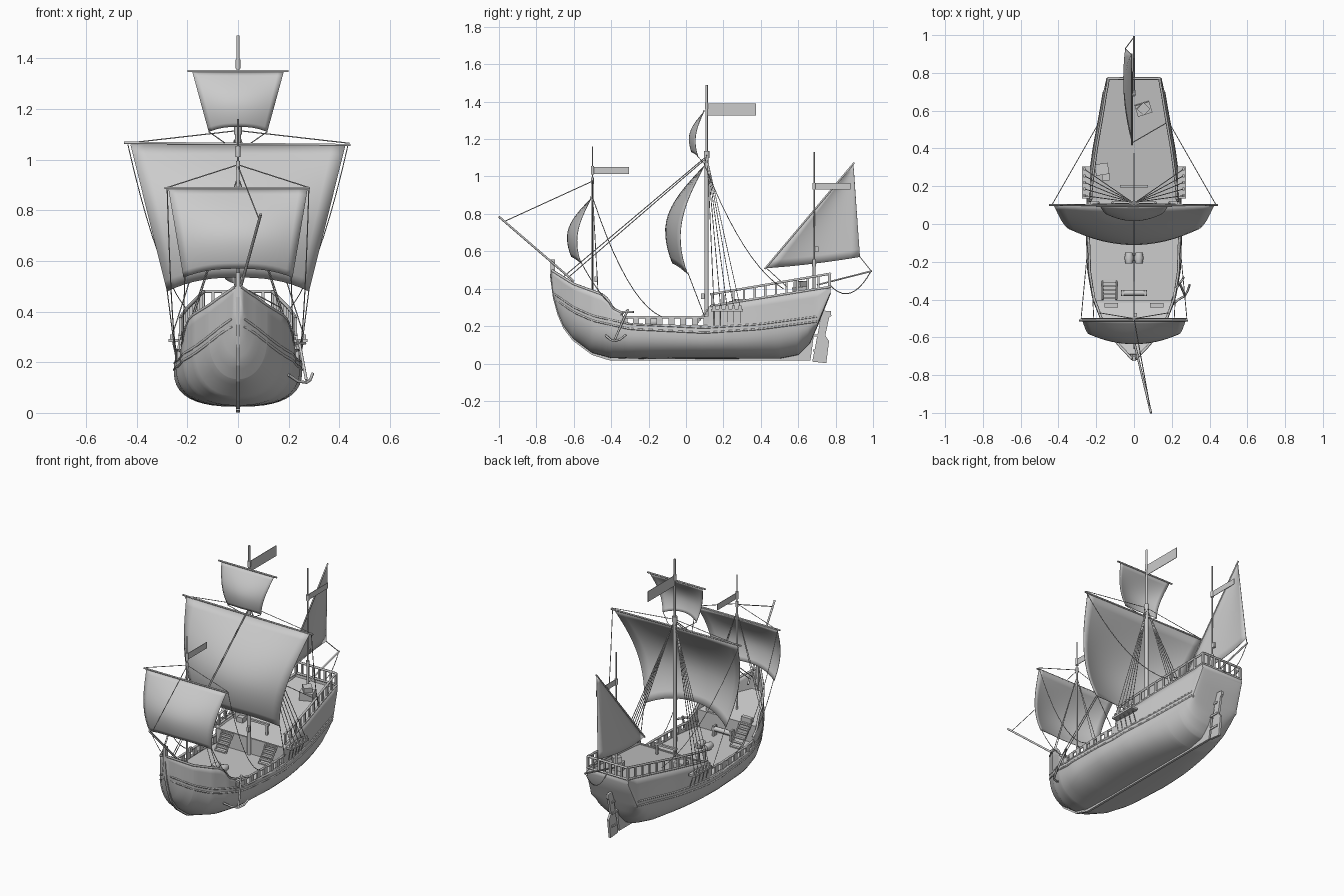
import bpy, bmesh, math
from mathutils import Vector, Matrix

if "Cube" in bpy.data.objects:
    bpy.data.objects.remove(bpy.data.objects["Cube"])

# ---------- helpers ----------
def mesh_obj(name, verts, faces, smooth=None, thick=0):
    me = bpy.data.meshes.new(name)
    me.from_pydata(verts, [], faces)
    bm = bmesh.new(); bm.from_mesh(me)
    bmesh.ops.remove_doubles(bm, verts=bm.verts, dist=1e-5)
    bmesh.ops.recalc_face_normals(bm, faces=bm.faces)
    bm.to_mesh(me); bm.free()
    ob = bpy.data.objects.new(name, me)
    bpy.context.collection.objects.link(ob)
    if smooth:
        bpy.context.view_layer.objects.active = ob
        bpy.ops.object.select_all(action='DESELECT'); ob.select_set(True)
        bpy.ops.object.shade_smooth_by_angle(angle=math.radians(smooth))
    if thick:
        m = ob.modifiers.new("thickness", 'SOLIDIFY'); m.thickness = thick; m.offset = 0
    return ob

def grid(name, rows, smooth=None, thick=0, extra=()):
    n = len(rows[0])
    faces = [(i*n+j, i*n+j+1, (i+1)*n+j+1, (i+1)*n+j) for i in range(len(rows)-1) for j in range(n-1)]
    return mesh_obj(name, [p for r in rows for p in r], faces + list(extra), smooth, thick)

def boxes(name, items):
    """items: (centre, size[, euler x, euler z])"""
    V, F = [], []
    for c, s, *r in items:
        rx, rz = (list(r) + [0, 0])[:2]
        R = Matrix.Rotation(rz, 3, 'Z') @ Matrix.Rotation(rx, 3, 'X')
        b = len(V)
        V += [Vector(c) + R @ Vector((x*s[0]/2, y*s[1]/2, z*s[2]/2)) for x in (-1, 1) for y in (-1, 1) for z in (-1, 1)]
        F += [[b+k for k in f] for f in ((0,1,3,2),(4,6,7,5),(0,4,5,1),(2,3,7,6),(0,2,6,4),(1,5,7,3))]
    me = bpy.data.meshes.new(name); me.from_pydata(V, [], F)
    ob = bpy.data.objects.new(name, me); bpy.context.collection.objects.link(ob)
    return ob

def tubes(name, paths, r, res=1):
    cu = bpy.data.curves.new(name, 'CURVE')
    cu.dimensions = '3D'; cu.bevel_depth = r; cu.bevel_resolution = res; cu.use_fill_caps = True
    for p in paths:
        sp = cu.splines.new('POLY'); sp.points.add(len(p)-1)
        for q, co in zip(sp.points, p): q.co = (*co, 1)
    ob = bpy.data.objects.new(name, cu); bpy.context.collection.objects.link(ob)
    return ob

def plate(name, yz, w):
    n = len(yz)
    V = [(s*w/2, y, z) for s in (-1, 1) for y, z in yz]
    F = [list(range(n)), list(range(n, 2*n))] + [(i, (i+1) % n, n+(i+1) % n, n+i) for i in range(n)]
    return mesh_obj(name, V, F)

def rope(a, b, sag=0, n=10):
    a, b = Vector(a), Vector(b)
    return [a.lerp(b, i/n) - Vector((0, 0, 4*sag*(i/n)*(1-i/n))) for i in range(n+1)]

def flip(p): return [(-q[0], q[1], q[2]) for q in p]
def both(paths): return list(paths) + [flip(p) for p in paths]
def steps(a, b, n): return [a + (b-a)*i/n for i in range(n+1)]

def interp(t, y):
    if y <= t[0][0]: return t[0][1]
    for (a, u), (b, v) in zip(t, t[1:]):
        if y <= b: return u + (v-u)*(y-a)/(b-a)
    return t[-1][1]

# ---------- hull lines as functions of y ----------
BOT = [(-.72,.47),(-.705,.36),(-.68,.27),(-.65,.2),(-.6,.135),(-.5,.06),(-.4,.033),(-.2,.028),(.5,.03),(.6,.05),(.66,.11),(.7,.2),(.77,.375)]
MID = [(-.72,.48),(-.705,.4),(-.65,.33),(-.6,.295),(-.5,.245),(-.3,.19),(.1,.165),(.4,.185),(.7,.225),(.77,.385)]
TOP = [(-.72,.5),(-.6,.425),(-.45,.37),(-.42,.345),(-.39,.295),(-.34,.27),(-.33,.21),(.115,.205),(.12,.305),(.77,.41)]
WID = [(-.72,.006),(-.705,.02),(-.68,.042),(-.65,.071),(-.6,.113),(-.5,.173),(-.4,.213),(-.25,.24),(0,.25),(.2,.24),(.4,.212),(.6,.175),(.7,.158),(.77,.142)]
FULL = [(-.7,1), (-.3,.76), (.3,.76), (.62,.92), (.69,.92), (.7,.6)]
def tumble(y): return interp([(-.5, 1), (-.2, .95), (.77, .95)], y)

def half(y, z):
    """hull half width at height z"""
    zb, zm, zt, W, P = (interp(t, y) for t in (BOT, MID, TOP, WID, FULL))
    if z >= zm: return W*(1-(1-tumble(y))*min(1.3, (z-zm)/.12))
    c = max(0, 1-(z-zb)/(zm-zb))
    return W*math.sin(math.acos(min(1, c**(1/P))))**P

# Hull shell
ys = sorted(set([round(-.72+1.49*i/50, 4) for i in range(51)] + [p[0] for p in BOT+TOP]))
rows = []
for y in ys:
    zb, zm, zt, P = (interp(t, y) for t in (BOT, MID, TOP, FULL))
    prof = []
    for i in range(11):
        a = math.pi/2*i/10
        prof.append((interp(WID, y)*math.sin(a)**P, y, zb+(zm-zb)*(1-max(0, math.cos(a))**P)))
    prof += [(half(y, z), y, z) for z in steps(zm, zt, 4)[1:]]
    rows.append(flip(prof)[::-1] + prof[1:])
n = len(rows[0])
grid("hull", rows, 35, .008, [list(range((len(ys)-1)*n, len(ys)*n))])

# Decks and bulkheads
def deck(name, a, b, za, zb_):
    grid(name, [[(s*max(.002, half(y, z)-.002), y, z) for s in (-1, 0, 1)]
                for y, z in zip(steps(a, b, 16), steps(za, zb_, 16))], thick=.006)
deck("fore_deck", -.69, -.41, .37, .3)
deck("waist_deck", -.42, .13, .195, .19)
deck("quarter_deck", .12, .768, .28, .385)
boxes("bulkheads", [((0, -.41, .25), (2*half(-.41, .25)-.01, .01, .11)), ((0, .123, .24), (2*half(.12, .24)-.01, .01, .1))])

# Wales, cap rails and stern mouldings
def side_line(a, b, fz, out=.002, n=40): return [(half(y, fz(y))+out, y, fz(y)) for y in steps(a, b, n)]
qr = lambda y: .37 + (y-.13)*.11/.64
top = lambda y: interp(TOP, y)
wale = lambda y: interp([(-.7,.345),(-.6,.275),(-.5,.23),(-.3,.185),(.1,.165),(.4,.185),(.7,.225)], y)
tubes("wales", both([side_line(-.695, .7, wale), side_line(-.7, .7, lambda y: wale(y)+.026)]), .0055)
tubes("cap_rails", both([side_line(-.715, -.34, top, 0), side_line(-.34, .12, lambda y: .247, 0),
      side_line(.13, .77, qr, 0), side_line(.13, .77, top, 0)]), .007)
e = half(.77, .47)
tubes("stern_rails", [[(-e, .77, z), (e, .77, z)] for z in (.48, .41)] + [[(-.158, .703, .222), (.158, .703, .222)]], .007)

# Balusters and waist posts
posts = []
for s in (-1, 1):
    for y in steps(.14, .765, 11):
        posts.append(((s*half(y, qr(y)), y, (top(y)+qr(y))/2), (.01, .012, qr(y)-top(y))))
    for y in steps(-.33, .11, 7):
        posts.append(((s*half(y, .23), y, .225), (.01, .032, .05)))
posts += [((x, .77, .445), (.012, .01, .07)) for x in steps(-e, e, 7)]
boxes("balusters", posts)

# Keel, stem and rudder
plate("keel", [(-.5,.045),(-.42,.02),(-.4,.015),(.665,.015),(.69,.2),(.66,.13),(.58,.06),(.45,.035),(-.4,.04)], .014)
stem = [(y, interp(BOT, y)) for y in (-.42, -.5, -.6, -.65, -.68, -.705, -.72)]
plate("stem", [(y-.006, z-.012) for y, z in stem] + [(-.725,.555),(-.7,.555),(-.7,.47)] +
      [(y+.015, z+.012) for y, z in stem[-2::-1]], .016)
plate("rudder", [(.675,.01),(.75,.002),(.765,.12),(.745,.15),(.765,.245),(.777,.255),(.775,.28),(.71,.285),(.72,.24)], .014)
boxes("rudder_hinges", [((0, .71, z), (.024, .06, .012)) for z in (.07, .15, .22)])

# Masts, yards and spars
def mast(name, y, z0, z1, z2, r):
    tubes(name, [[(0, y, z0), (0, y, z1)]], r, 2)
    tubes(name+"_top", [[(0, y, z1-.05), (0, y, z2)]], r*.55, 2)
    tubes(name+"_cap", [[(0, y, z1-.03), (0, y, z1+.005)]], r*1.3, 2)
mast("fore_mast", -.5, .3, .99, 1.16, .006)
mast("main_mast", .11, .19, 1.13, 1.49, .0115)
mast("mizzen_mast", .685, .37, .55, 1.13, .008)
tubes("yards", [[(-.45, .1, 1.067), (.445, .1, 1.058)], [(-.29, -.51, .888), (.285, -.51, .888)],
                [(-.2, .095, 1.35), (.2, .095, 1.35)], [(-.01, .42, .505), (-.012, .9, 1.075)]], .005)
tubes("bowsprit", [[(-.005, -.6, .44), (.09, -1, .785)]], .006)
tubes("stern_outrigger", [[(0, .7, .42), (0, .995, .495)]], .005)
tubes("flag_hoists", [[(0, .11, 1.36), (0, .11, 1.395)], [(0, -.5, 1.01), (0, -.5, 1.055)], [(0, .685, .93), (0, .685, .965)]], .01)

# Square sails
def sail(name, y0, zt, wt, zc, arch, wb, edge, belly):
    rows = []
    for v in steps(0, 1, 14):
        row = []
        for u in steps(-1, 1, 16):
            d = edge*math.sin(math.pi*.75*v) + belly*math.sin(math.pi/2*min(1, 1.5*v))*(1-u*u)
            row.append((u*(wt+(wb-wt)*v), y0-d, zt+(zc+arch*(1-abs(u)**2.5)-zt)*v))
        rows.append(row)
    grid(name, rows, 40, .003)
sail("main_sail", .1, 1.06, .425, .48, .055, .28, .13, .08)
sail("fore_sail", -.505, .885, .275, .535, .035, .215, .078, .052)
sail("top_sail", .095, 1.345, .18, 1.11, .02, .115, .045, .033)

# Lateen mizzen sail
A, B, C = Vector((-.01, .43, .51)), Vector((-.012, .895, 1.065)), Vector((-.045, .93, .57))
rows = []
for v in steps(0, 1, 12):
    a, b = A.lerp(B, v), C.lerp(B, v)
    rows.append([a.lerp(b, u) + Vector((-.1*u*(1-u)*(1-v)**.5, 0, -.025*u*(1-u)*(1-v))) for u in steps(0, 1, 10)])
grid("lateen_sail", rows, 40, .003)

# Flags
for nm, y0, y1, z0, z1 in (("main_flag", .115, .375, 1.325, 1.39), ("fore_flag", -.495, -.305, 1.012, 1.05), ("mizzen_flag", .69, .88, .93, .965)):
    plate(nm, [(y0, z0), (y1, z0), (y1, z1), (y0, z1)], .003)

# Standing rigging
shroud_y = steps(.15, .29, 4)
shrouds = [[(.008, .115, 1.09), (.262, y, .3), (half(y, .22)+.004, y, .2)] for y in shroud_y]
shrouds += [[(.005, -.5, .92), (half(y, top(y)), y, top(y))] for y in (-.5, -.47)]
tubes("shrouds", both(shrouds), .0022, 0)
tubes("stays", [rope((0, .1, 1.1), (0, -.66, .46)), rope((0, .1, 1.09), (0, -.63, .46)), rope((0, -.5, .975), (.085, -.97, .76)),
      rope((0, .99, .495), (-.045, .93, .57)), rope((0, .99, .495), (0, .77, .42), .08), rope((-.01, .43, .51), (.18, .54, .41))], .0025, 0)
# Lifts, braces and sheets
tubes("running_rigging", both([rope((.44, .1, 1.065), (0, .11, 1.115)), rope((.28, -.5, .89), (0, -.5, .98)),
      rope((.435, .1, 1.06), (.195, .52, .4), .1), rope((.28, -.5, .89), (.245, -.13, .25), .12),
      rope((.28, .01, .485), (.25, .1, .25)),
      rope((.21, -.56, .54), (.22, -.36, .28), .03), rope((.115, .06, 1.11), (.05, .1, 1.065))]), .0022, 0)

# Channels and blocks
boxes("channels", [((s*.252, .22, .285), (.045, .17, .012)) for s in (-1, 1)])
boxes("rigging_blocks", [((s*.262, y, .3), (.012, .016, .02)) for s in (-1, 1) for y in shroud_y] +
      [(c, (.014, .018, .03)) for c in ((.01, .09, .36), (.01, -.48, .45), (0, .7, .61))])

# Anchor on the side
tubes("anchor", [[(.24, -.31, .29), (.27, -.38, .13)], [(.2, -.43, .15), (.235, -.4, .125), (.27, -.38, .12), (.285, -.35, .13), (.295, -.32, .155)],
                 [(.225, -.34, .275), (.265, -.28, .275)]], .006)
tubes("anchor_rope", [rope((.24, -.31, .29), (.11, -.6, .33), .08)], .0025, 0)

# Ladders between decks
def ladder(x, ya, yb, za, zb_):
    tubes("ladder_sides", [[(x+s*.037, ya, za-.01), (x+s*.037, yb, zb_+.01)] for s in (-1, 1)], .005)
    boxes("ladder_steps", [((x, ya+(yb-ya)*t, za+(zb_-za)*t), (.07, .018, .006)) for t in steps(0, 1, 5)])
ladder(-.13, -.3, -.4, .2, .3)
ladder(.15, .04, .115, .2, .28)
ladder(-.15, .04, .115, .2, .28)

# Windlass, hatch, crates, pin rail and barrels
tubes("windlass_drum", [[(-.07, -.365, .24), (.07, -.365, .24)]], .015, 2)
boxes("deck_fittings", [((s*.06, -.365, .225), (.012, .03, .07)) for s in (-1, 1)] + [
    ((-.17, .29, .325), (.07, .06, .04), 0, .15), ((-.15, .25, .32), (.04, .04, .03)),
    ((.05, .61, .385), (.08, .06, .05), .1, .3), ((.05, .61, .425), (.05, .05, .03), .1, .8),
    ((0, .2, .36), (.15, .014, .012)), ((-.06, .2, .325), (.012, .012, .07)), ((.06, .2, .325), (.012, .012, .07)),
    ((-.12, -.43, .32), (.07, .025, .03)), ((.12, -.43, .32), (.07, .025, .03))])
for x in (-.026, .026):
    rows = [[(x+r*math.cos(k*math.pi/6), -.18+t, .222+r*math.sin(k*math.pi/6)) for k in range(13)]
            for t, r in ((-.03, .001), (-.03, .018), (0, .025), (.03, .018), (.03, .001))]
    grid("barrel", rows, 40)
